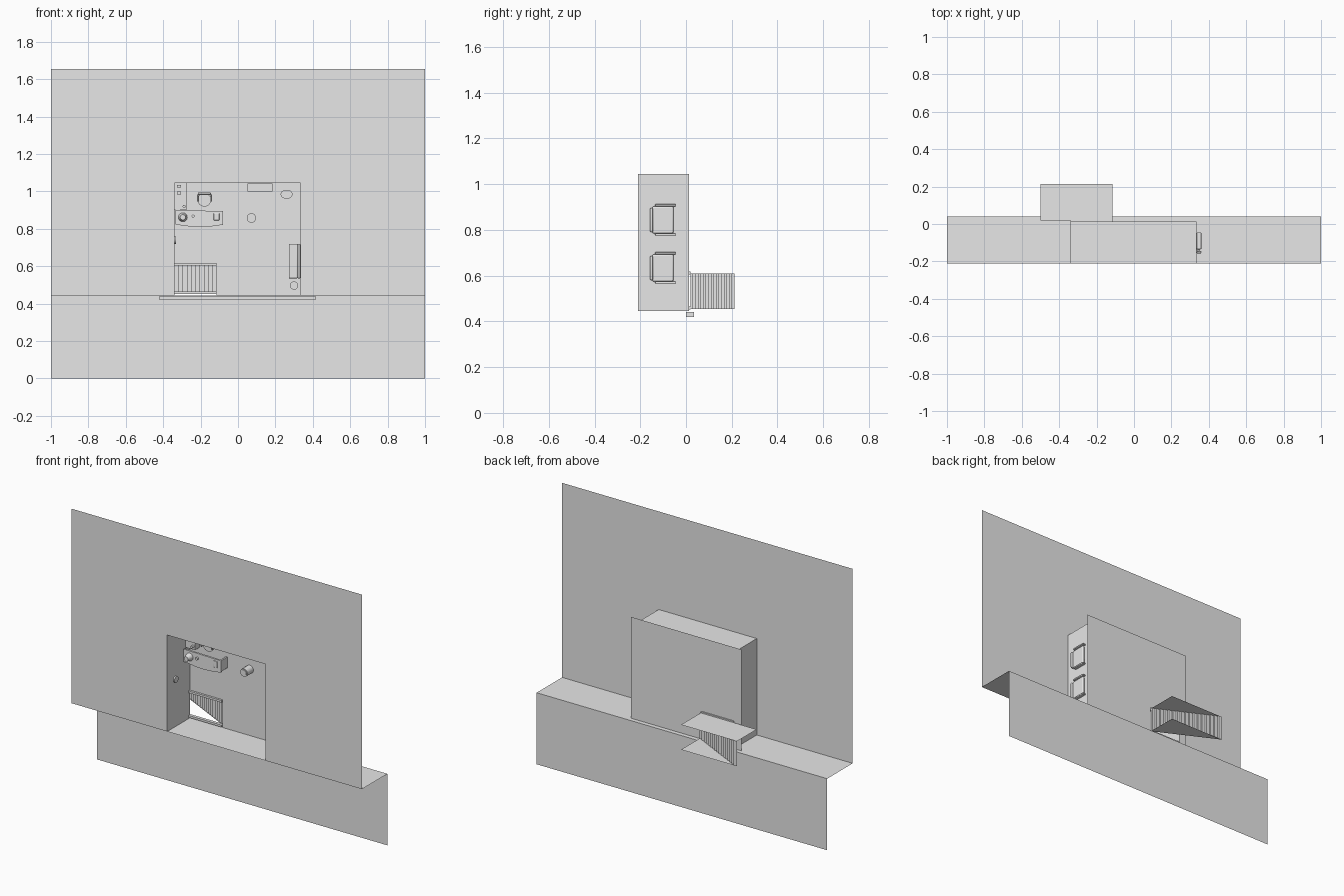
import bpy, bmesh, math
from mathutils import Vector

cube = bpy.data.objects.get("Cube")
if cube:
    bpy.data.objects.remove(cube, do_unlink=True)

grey = bpy.data.materials.new("light_grey")
grey.use_nodes = True
grey.diffuse_color = (0.8, 0.8, 0.8, 1)
grey.node_tree.nodes["Principled BSDF"].inputs["Base Color"].default_value = (0.8, 0.8, 0.8, 1)

FLOOR = 0.013   # depth of the room's base panel
FACE = -0.21    # depth of the large facade
LEDGE = 0.445   # height of the ledge


def finish(name, bm, smooth=False):
    mesh = bpy.data.meshes.new(name)
    bm.to_mesh(mesh)
    bm.free()
    mesh.materials.append(grey)
    ob = bpy.data.objects.new(name, mesh)
    bpy.context.collection.objects.link(ob)
    if smooth:
        bpy.ops.object.select_all(action='DESELECT')
        ob.select_set(True)
        bpy.context.view_layer.objects.active = ob
        bpy.ops.object.shade_smooth_by_angle()
    return ob


def sheet(name, pts, sweep=None):
    """Flat face from points, or a prism when a sweep vector is given."""
    bm = bmesh.new()
    face = bm.faces.new([bm.verts.new(p) for p in pts])
    if sweep:
        new = bmesh.ops.extrude_face_region(bm, geom=[face], use_keep_orig=True)
        bmesh.ops.translate(bm, vec=sweep, verts=[v for v in new["geom"] if isinstance(v, bmesh.types.BMVert)])
        bmesh.ops.recalc_face_normals(bm, faces=bm.faces)
    return finish(name, bm)


def wall_xz(name, y, x0, x1, z0, z1, hole=None):
    """Upright panel, with an optional notch (x0, x1, top) in its lower edge."""
    pts = [(x1, y, z0), (x1, y, z1), (x0, y, z1), (x0, y, z0)]
    if hole:
        a, b, top = hole
        pts += [(a, y, z0), (a, y, top), (b, y, top), (b, y, z0)]
    return sheet(name, pts)


def box(name, x, y, z, bevel=0.0, segments=3):
    bm = bmesh.new()
    bmesh.ops.create_cube(bm, size=1)
    for v in bm.verts:
        v.co = Vector([(r[0] + r[1]) / 2 + c * (r[1] - r[0]) for r, c in zip((x, y, z), v.co)])
    ob = finish(name, bm, bevel > 0)
    if bevel:
        mod = ob.modifiers.new("rounding", 'BEVEL')
        mod.width, mod.segments = bevel, segments
    return ob


def drum(name, x, z, radius, y0, y1, squash=1.0, top=1.0):
    """Round piece standing out from the base panel along y."""
    bm = bmesh.new()
    bmesh.ops.create_cone(bm, cap_ends=True, segments=24, radius1=radius, radius2=radius * top, depth=y0 - y1)
    for v in bm.verts:
        v.co = Vector((x + v.co.x, (y0 + y1) / 2 - v.co.z, z + v.co.y * squash))
    bmesh.ops.recalc_face_normals(bm, faces=bm.faces)
    return finish(name, bm, True)


# Facade, ledge and lower wall
L, R, TOP = -0.34, 0.335, 1.045
wall_xz("facade", FACE, -1, 1, LEDGE, 1.655, (L, R, TOP))
sheet("ledge", [(-1, FACE, LEDGE), (1, FACE, LEDGE), (1, 0.04, LEDGE), (-1, 0.04, LEDGE)])
wall_xz("lower_wall", 0.04, -1, 1, 0, LEDGE)

# Room recess behind the opening
WELL = (L, -0.115, 0.615)
wall_xz("room_base", FLOOR, -0.39, 0.37, LEDGE, 1.075, WELL)
sheet("room_top", [(L, FACE, TOP), (R, FACE, TOP), (R, FLOOR, TOP), (L, FLOOR, TOP)])
for name, x in (("room_right_side", L), ("room_left_side", R)):
    sheet(name, [(x, FACE, LEDGE), (x, FLOOR, LEDGE), (x, FLOOR, TOP), (x, FACE, TOP)])
box("lower_sill", (-0.42, 0.415), (0, 0.035), (0.42, 0.441))

# Stairwell: folded steps between a full side panel and a triangular one
X0, X1, Y0, Y1, Z0, Z1 = -0.115, -0.5, 0.02, 0.213, 0.455, 0.61
STEPS = 17
bm = bmesh.new()
profile = []
for i in range(STEPS + 1):
    t, u = i / STEPS, min(i + 1, STEPS) / STEPS
    x = X0 + (X1 - X0) * t
    profile += [(x, Y0 + (Y1 - Y0) * t), (x, Y0 + (Y1 - Y0) * u)]
rows = [[bm.verts.new((x, y, z)) for x, y in profile[:-1]] for z in (Z0, Z1)]
for i in range(len(rows[0]) - 1):
    bm.faces.new((rows[0][i], rows[0][i + 1], rows[1][i + 1], rows[1][i]))
finish("steps", bm)
sheet("stair_side_lower", [(X0, Y0, Z0), (X0, Y1, Z0), (X1, Y1, Z0)])
sheet("stair_side_upper", [(X0, Y0, Z1), (X0, Y1, Z1), (X1, Y1, Z1), (X1, Y0, Z1)])
for name, z in (("stair_rail_lower", 0.452), ("stair_rail_upper", 0.605)):
    box(name, (L, X0), (0, 0.02), (z, z + 0.013))

# Desk with a bowed front edge, and the things on it
DESK = -0.055
desk = [(-0.335, 0.9), (-0.335, 0.822)]
for i in range(9):
    t = i / 8
    desk.append((-0.325 + 0.245 * t, 0.822 - 0.012 * math.sin(math.pi * t)))
desk.append((-0.08, 0.895))
sheet("desk_top", [(x, DESK, z) for x, z in desk], (0, 0.012, 0))
box("desk_end", (-0.092, -0.082), (DESK + 0.012, FLOOR), (0.825, 0.893))
box("desk_front", (-0.325, -0.082), (DESK + 0.012, FLOOR), (0.825, 0.833))
box("desk_screen", (-0.13, -0.1), (DESK - 0.006, DESK), (0.845, 0.885), 0.003)
drum("desk_lamp", -0.295, 0.862, 0.024, DESK, DESK - 0.035, top=0.6)
drum("desk_bell", -0.24, 0.868, 0.008, DESK, DESK - 0.012)

# Side counter in the corner
box("side_counter", (L, -0.275), (-0.03, FLOOR), (0.9, TOP))
for i, z in enumerate((0.985, 1.02)):
    box("counter_box_%d" % (i + 1), (-0.325, -0.305), (-0.045, -0.03), (z, z + 0.015))
drum("counter_cup", -0.288, 0.92, 0.008, -0.03, -0.045)

# Desk chair
drum("chair_foot", -0.18, 0.955, 0.03, FLOOR, 0.005)
drum("chair_post", -0.18, 0.955, 0.007, 0.005, -0.025)
drum("chair_seat", -0.18, 0.955, 0.036, -0.025, -0.037)
box("chair_back", (-0.215, -0.145), (-0.085, -0.037), (0.982, 0.994), 0.004)
for name, x in (("chair_arm_right", -0.22), ("chair_arm_left", -0.148)):
    box(name, (x, x + 0.008), (-0.055, -0.045), (0.945, 0.985), 0.003)

# Loose furniture
drum("stool", 0.072, 0.858, 0.025, FLOOR, -0.045)
drum("stool_cushion", 0.072, 0.858, 0.019, -0.045, -0.05)
drum("oval_planter", 0.26, 0.985, 0.032, FLOOR, -0.04, squash=0.75)
drum("oval_planter_rim", 0.26, 0.985, 0.025, -0.04, -0.046, squash=0.75)
drum("waste_bin", 0.3, 0.497, 0.022, FLOOR, -0.04)
box("wall_cabinet", (0.052, 0.185), (-0.05, FLOOR), (1.0, TOP - 0.002))
box("bench_seat", (0.272, 0.318), (-0.025, FLOOR), (0.535, 0.72), 0.004)
box("bench_back", (0.318, 0.333), (-0.07, FLOOR), (0.535, 0.72), 0.004)

# Round fitting on the right side of the room
bm = bmesh.new()
bmesh.ops.create_cone(bm, cap_ends=True, segments=24, radius1=0.02, radius2=0.02, depth=0.008)
for v in bm.verts:
    v.co = Vector((L + 0.004 + v.co.z, -0.13 + v.co.x, 0.74 + v.co.y))
bmesh.ops.recalc_face_normals(bm, faces=bm.faces)
finish("round_fitting", bm, True)

# Rounded seats fixed to the outside of the left side
for i, z in enumerate((0.565, 0.775)):
    tag = "outer_seat_%d_" % (i + 1)
    box(tag + "pad", (R, 0.35), (-0.147, -0.055), (z + 0.01, z + 0.128), 0.006)
    box(tag + "back", (R, 0.36), (-0.157, -0.145), (z + 0.015, z + 0.122), 0.005)
    for side, dz in (("lower", 0.0), ("upper", 0.128)):
        box(tag + side + "_arm", (R, 0.36), (-0.135, -0.045), (z + dz, z + dz + 0.01), 0.004)
